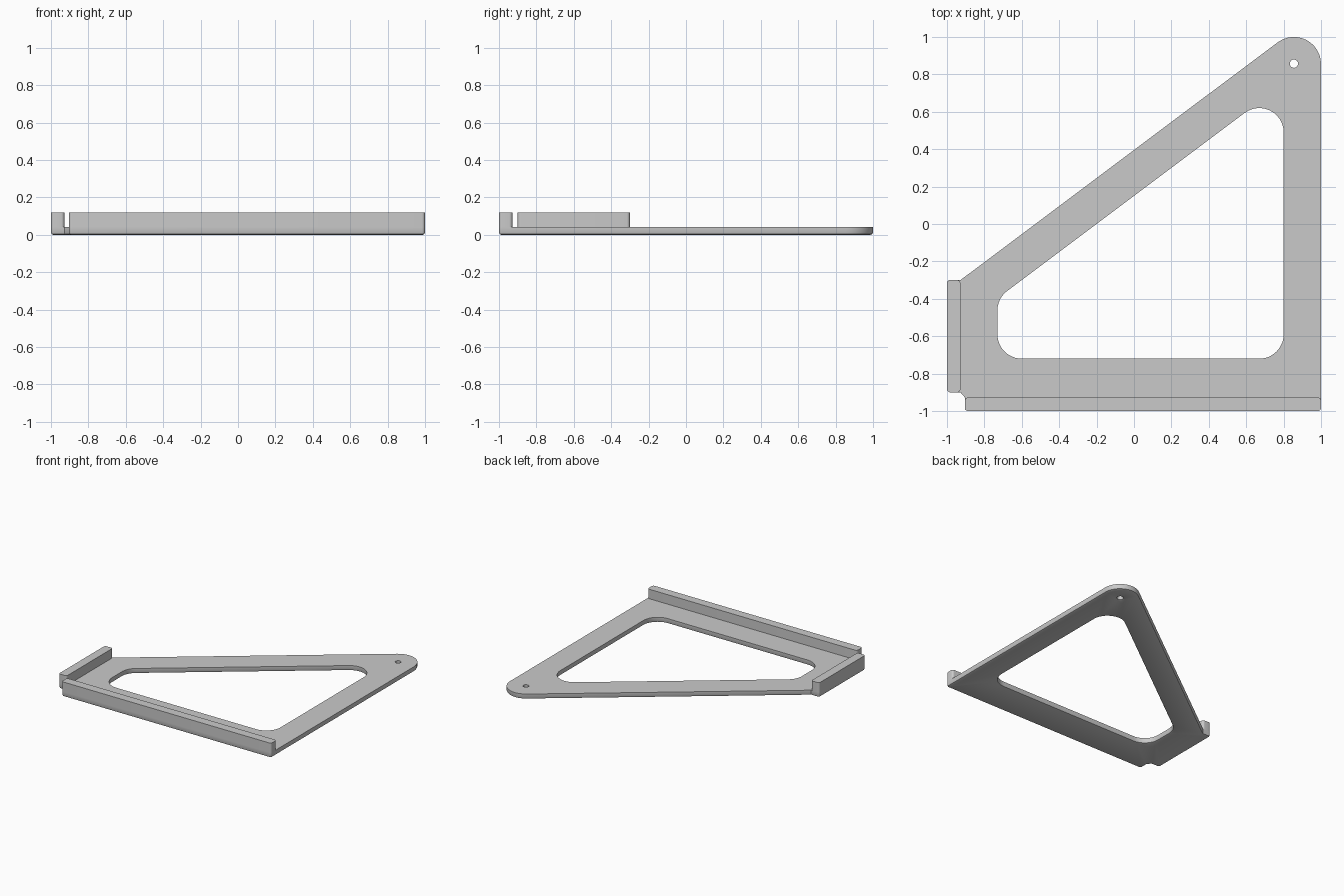
import bpy
import bmesh
from math import tan, sin
from mathutils import Vector

cube = bpy.data.objects.get("Cube")
if cube:
    bpy.data.objects.remove(cube, do_unlink=True)

grey = bpy.data.materials.new("plain grey")
grey.use_nodes = True
COLOUR = (0.59, 0.59, 0.59, 1)
grey.diffuse_color = COLOUR
grey.node_tree.nodes["Principled BSDF"].inputs["Base Color"].default_value = COLOUR


def rounded(corners, steps=12):
    """Polygon from (x, y, radius) corners with filleted corners."""
    loop = []
    for i, (x, y, r) in enumerate(corners):
        p = Vector((x, y, 0))
        if r == 0:
            loop.append(p)
            continue
        to_prev = (Vector((*corners[i - 1][:2], 0)) - p).normalized()
        to_next = (Vector((*corners[(i + 1) % len(corners)][:2], 0)) - p).normalized()
        half = to_prev.angle(to_next) / 2
        centre = p + (to_prev + to_next).normalized() * r / sin(half)
        start = (p + to_prev * r / tan(half) - centre).normalized()
        end = (p + to_next * r / tan(half) - centre).normalized()
        for s in range(steps + 1):
            loop.append(centre + start.slerp(end, s / steps) * r)
    return loop


def inset(loop, d):
    """Shift a loop to its left side by d."""
    out = []
    for i, p in enumerate(loop):
        a = (p - loop[i - 1]).normalized()
        b = (loop[(i + 1) % len(loop)] - p).normalized()
        normal = Vector((-a.y - b.y, a.x + b.x, 0)).normalized()
        out.append(p + normal * d / max(normal.dot(Vector((-a.y, a.x, 0))), 0.5))
    return out


def slab(name, loops, levels):
    """Solid bounded by loops; levels are (inset, height) from bottom to top."""
    bm = bmesh.new()
    caps = {0: [], len(levels) - 1: []}
    for loop in loops:
        rings = [[bm.verts.new((p.x, p.y, z)) for p in inset(loop, d)] for d, z in levels]
        for low, high in zip(rings, rings[1:]):
            for i in range(len(loop)):
                bm.faces.new((low[i - 1], low[i], high[i], high[i - 1]))
        for k in caps:
            caps[k] += [bm.edges.get((rings[k][i - 1], rings[k][i])) for i in range(len(loop))]
    for edges in caps.values():
        bmesh.ops.triangle_fill(bm, use_beauty=True, edges=edges)
    bmesh.ops.recalc_face_normals(bm, faces=bm.faces)
    mesh = bpy.data.meshes.new(name)
    bm.to_mesh(mesh)
    bm.free()
    obj = bpy.data.objects.new(name, mesh)
    bpy.context.collection.objects.link(obj)
    mesh.materials.append(grey)
    bpy.ops.object.select_all(action='DESELECT')
    obj.select_set(True)
    bpy.context.view_layer.objects.active = obj
    bpy.ops.object.shade_smooth_by_angle(angle=0.45)


BASE, TOP, EDGE, R = 0.042, 0.12, 0.012, 0.017

# Triangular base plate with a large window and a hanging hole
outline = rounded([
    (-1, -0.3, R), (-1, -0.9, R), (-0.928, -0.9, 0), (-0.904, -0.928, 0),
    (-0.904, -1, R), (1, -1, R), (1, 1.145, 0.145), (-0.928, -0.3, 0)])
window = rounded([(0.8, -0.72, 0.13), (-0.73, -0.72, 0.13),
                  (-0.73, -0.397, 0.13), (0.8, 0.75, 0.13)])
q = 0.022
hole = rounded([(0.855 + sx * q, 0.857 + sy * q, q * 0.98)
                for sx, sy in ((1, 1), (1, -1), (-1, -1), (-1, 1))], 6)
slab("base_plate", [outline, window, hole],
     [(EDGE, 0), (EDGE * 0.3, EDGE * 0.3), (0, EDGE), (0, BASE)])


# Raised fences along the front and the right-hand side
def fence(name, x0, x1, y0, y1):
    corners = [(x0, y0, R), (x1, y0, R), (x1, y1, R), (x0, y1, R)]
    slab(name, [rounded(corners, 6)], [(0, BASE), (0, TOP)])


fence("front_fence", -0.904, 1, -1, -0.928)
fence("side_fence", -1, -0.928, -0.9, -0.3)
